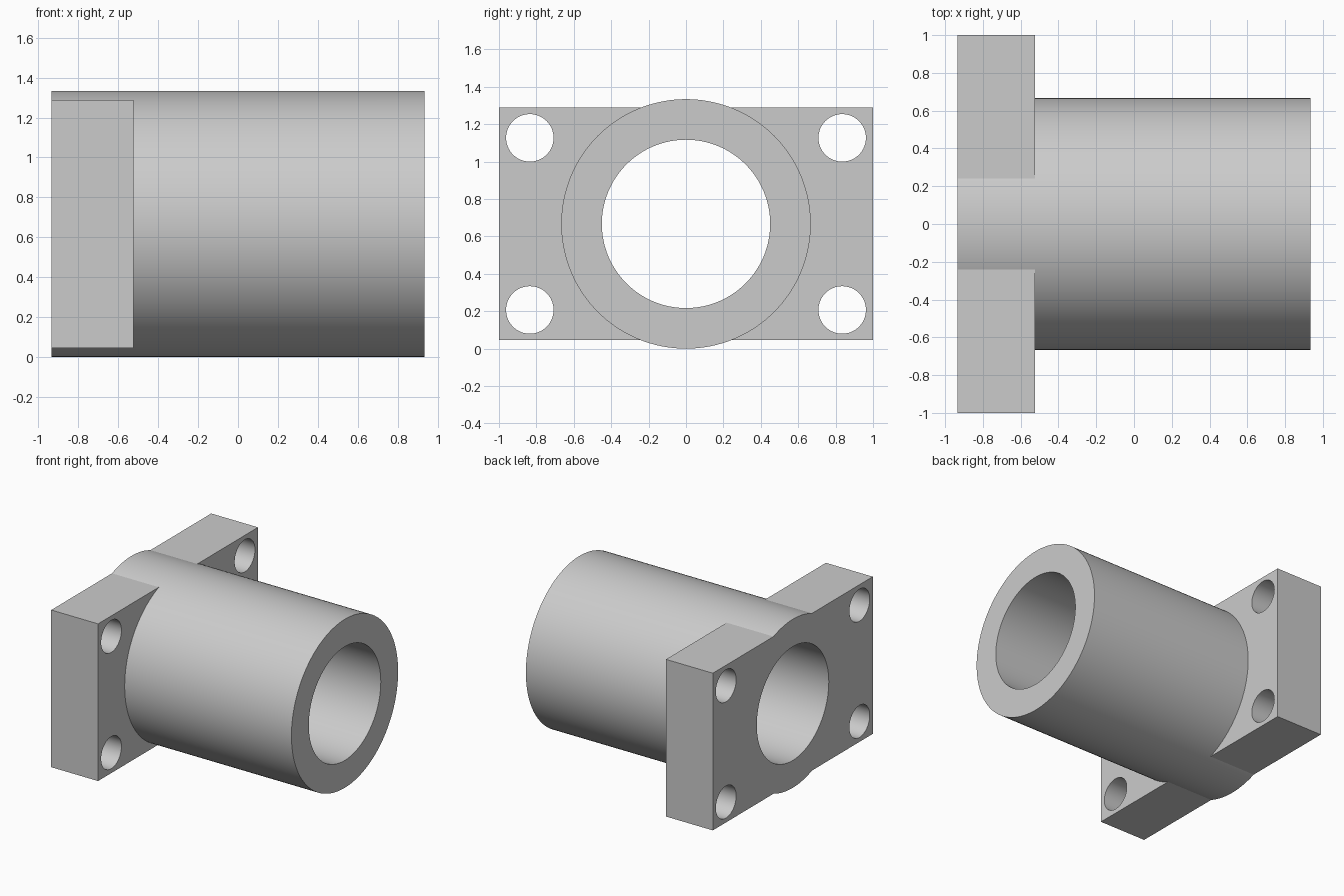
import bpy
import math

cube = bpy.data.objects.get("Cube")
if cube:
    bpy.data.objects.remove(cube, do_unlink=True)

# Main dimensions
BACK, STEP, FRONT = -0.935, -0.525, 0.935
AXIS_Z = 0.667
BODY_R, BORE_R, BOLT_R = 0.667, 0.45, 0.127
HALF_HEIGHT = 0.622
BOLT_Y, BOLT_Z = 0.835, 0.46

metal = bpy.data.materials.new("plain grey metal")
metal.use_nodes = True
grey = (0.6, 0.6, 0.6, 1)
metal.diffuse_color = grey
metal.node_tree.nodes["Principled BSDF"].inputs["Base Color"].default_value = grey


def rod(name, radius, x0, x1, y=0, z=AXIS_Z, sides=128):
    """Cylinder lying along x."""
    bpy.ops.mesh.primitive_cylinder_add(
        vertices=sides, radius=radius, depth=x1 - x0,
        location=((x0 + x1) / 2, y, z), rotation=(0, math.pi / 2, 0))
    obj = bpy.context.object
    obj.name = name
    obj.data.materials.append(metal)
    return obj


def combine(target, tool, operation):
    """Apply a boolean and remove the tool object."""
    tool.hide_render = True
    mod = target.modifiers.new(operation.title(), 'BOOLEAN')
    mod.object, mod.operation, mod.solver = tool, operation, 'EXACT'
    bpy.context.view_layer.objects.active = target
    bpy.ops.object.modifier_apply(modifier=mod.name)
    bpy.data.objects.remove(tool, do_unlink=True)


# Round sleeve running the full length
body = rod("flanged_sleeve", BODY_R, BACK, FRONT)

# Rectangular mounting flange
bpy.ops.mesh.primitive_cube_add(size=1, location=((BACK + STEP) / 2, 0, AXIS_Z))
flange = bpy.context.object
flange.name = "flange"
flange.scale = (STEP - BACK, 2, 2 * HALF_HEIGHT)
flange.data.materials.append(metal)
combine(body, flange, 'UNION')

# Central bore and four bolt holes
combine(body, rod("bore_cutter", BORE_R, BACK - 0.2, FRONT + 0.2), 'DIFFERENCE')
for sy in (-1, 1):
    for sz in (-1, 1):
        cutter = rod("bolt_hole_cutter", BOLT_R, BACK - 0.2, STEP + 0.2,
                     sy * BOLT_Y, AXIS_Z + sz * BOLT_Z, 64)
        combine(body, cutter, 'DIFFERENCE')

# Smooth the curved walls, keep the edges crisp
bpy.ops.object.select_all(action='DESELECT')
body.select_set(True)
bpy.context.view_layer.objects.active = body
bpy.ops.object.shade_smooth_by_angle(angle=math.radians(15))
